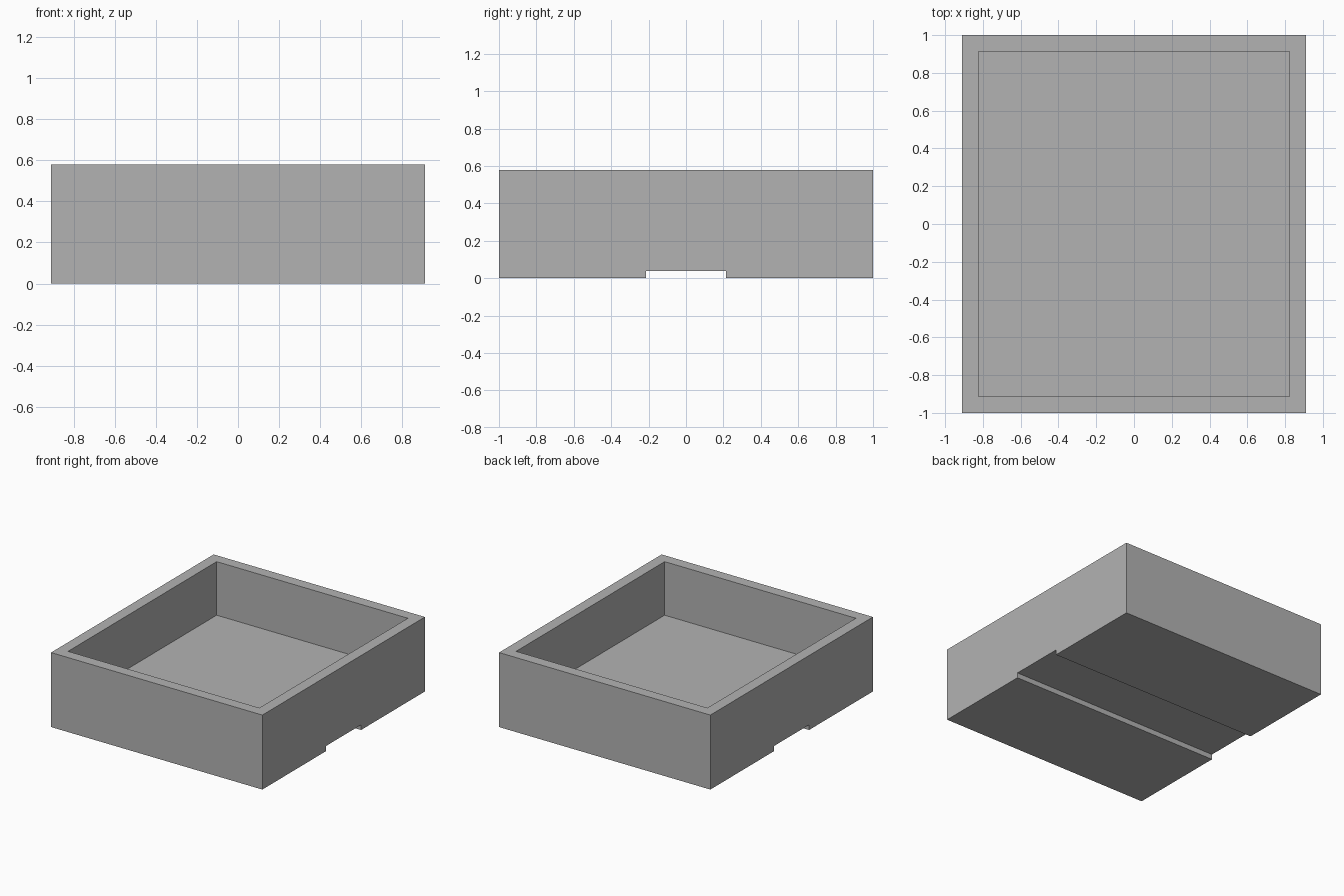
import bpy
import bmesh
from mathutils import Vector

HALF_X, HALF_Y, HEIGHT = 0.91, 1.0, 0.58
WALL, FLOOR_Z = 0.122, 0.163
GROOVE_HALF, GROOVE_TOP = 0.215, 0.04

cube = bpy.data.objects.get("Cube")
if cube:
    bpy.data.objects.remove(cube, do_unlink=True)

# Plain grey material
grey = bpy.data.materials.new("plain_grey")
grey.use_nodes = True
colour = (0.45, 0.45, 0.45, 1)
grey.diffuse_color = colour
grey.node_tree.nodes["Principled BSDF"].inputs["Base Color"].default_value = colour

# Side profile with the groove in the underside, swept across the width
half = [(GROOVE_HALF, GROOVE_TOP), (GROOVE_HALF, 0), (HALF_Y, 0), (HALF_Y, HEIGHT)]
profile = half + [(-y, z) for y, z in reversed(half)]
bm = bmesh.new()
side = bm.faces.new([bm.verts.new((-HALF_X, y, z)) for y, z in profile])
swept = bmesh.ops.extrude_face_region(bm, geom=[side])["geom"]
bmesh.ops.translate(bm, vec=Vector((2 * HALF_X, 0, 0)),
                    verts=[g for g in swept if isinstance(g, bmesh.types.BMVert)])
bmesh.ops.recalc_face_normals(bm, faces=bm.faces)

# Rim inset from the top face, then the tray floor sunk straight down
top = max(bm.faces, key=lambda f: f.calc_center_median().z)
bmesh.ops.inset_region(bm, faces=[top], thickness=WALL)
sunk = bmesh.ops.extrude_face_region(bm, geom=[top])["geom"]
bmesh.ops.translate(bm, vec=Vector((0, 0, FLOOR_Z - HEIGHT)),
                    verts=[g for g in sunk if isinstance(g, bmesh.types.BMVert)])
if top.is_valid:
    bmesh.ops.delete(bm, geom=[top], context="FACES_ONLY")
bmesh.ops.recalc_face_normals(bm, faces=bm.faces)

mesh = bpy.data.meshes.new("open_tray")
bm.to_mesh(mesh)
bm.free()
mesh.materials.append(grey)
tray = bpy.data.objects.new("open_tray", mesh)
bpy.context.collection.objects.link(tray)
